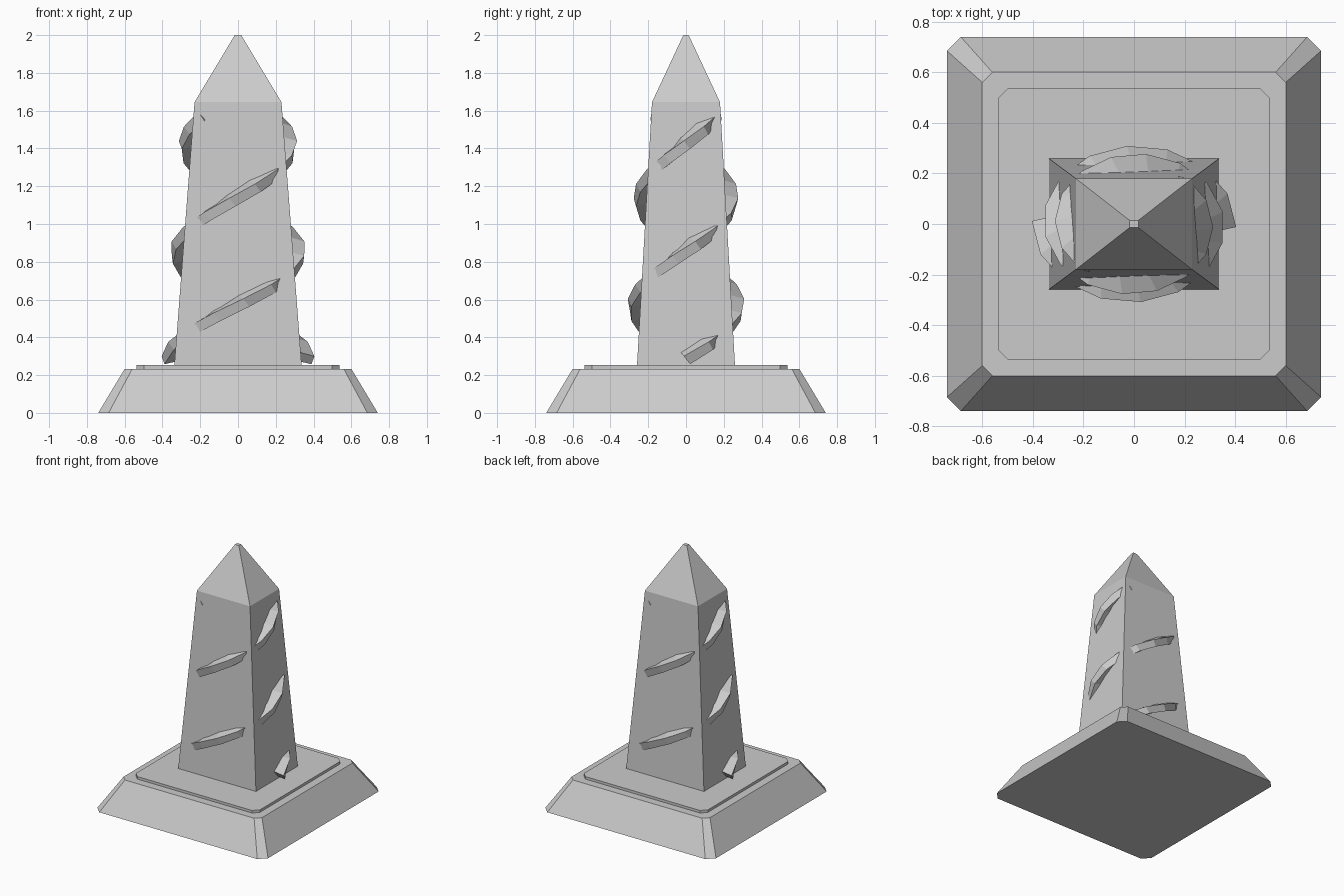
import bpy, bmesh
from math import sin, cos, radians, pi
from mathutils import Vector

cube = bpy.data.objects.get("Cube")
if cube:
    bpy.data.objects.remove(cube, do_unlink=True)

stone = bpy.data.materials.new("grey stone")
stone.use_nodes = True
GREY = (0.6, 0.6, 0.6, 1)
stone.diffuse_color = GREY
stone.node_tree.nodes["Principled BSDF"].inputs["Base Color"].default_value = GREY


def loft(name, rings):
    """Skin equal-sized rings of points and cap both ends."""
    bm = bmesh.new()
    loops = [[bm.verts.new(p) for p in ring] for ring in rings]
    n = len(loops[0])
    for low, high in zip(loops, loops[1:]):
        for i in range(n):
            j = (i + 1) % n
            bm.faces.new((low[i], low[j], high[j], high[i]))
    bm.faces.new(loops[0])
    bm.faces.new(loops[-1])
    bmesh.ops.recalc_face_normals(bm, faces=bm.faces)
    mesh = bpy.data.meshes.new(name)
    bm.to_mesh(mesh)
    bm.free()
    mesh.materials.append(stone)
    obj = bpy.data.objects.new(name, mesh)
    bpy.context.collection.objects.link(obj)
    return obj


def rectangle(hx, hy, z):
    return [(-hx, -hy, z), (hx, -hy, z), (hx, hy, z), (-hx, hy, z)]


def clipped_square(h, cut, z):
    c = h - cut
    return [(-c, -h, z), (c, -h, z), (h, -c, z), (h, c, z),
            (c, h, z), (-c, h, z), (-h, c, z), (-h, -c, z)]


# Stepped base
loft("plinth", [clipped_square(0.74, 0.055, 0), clipped_square(0.6, 0.04, 0.233)])
loft("base_slab", [clipped_square(0.537, 0.04, 0.225), clipped_square(0.537, 0.04, 0.253)])

# Tapered shaft with its pointed cap
loft("shaft", [rectangle(0.338, 0.26, 0.24), rectangle(0.23, 0.18, 1.645),
               rectangle(0.017, 0.014, 2.0)])

# Cross-section of a spiral band: (outward, upward) offsets
SECTION = [(0, 0.015), (-0.015, -0.027), (-0.09, -0.01), (-0.075, 0.035)]


def band_ring(degrees, turn):
    t = radians(degrees)
    z = 0.285 + 1.14 * degrees / 360
    a, b = 0.427 - 0.08 * z, 0.342 - 0.056 * z
    t += turn
    centre = Vector((a * cos(t), b * sin(t), z))
    outward = Vector((b * cos(t), a * sin(t), 0)).normalized()
    along = Vector((-outward.y, outward.x, 0))
    up = Vector((0, 0, 1)) - 0.8 * along
    return [centre + outward * r + up * h for r, h in SECTION]


# Two bands winding around the shaft, half a turn apart
for name, turn in (("left_spiral_band", 0), ("right_spiral_band", pi)):
    loft(name, [band_ring(24 * i, turn) for i in range(18)])
